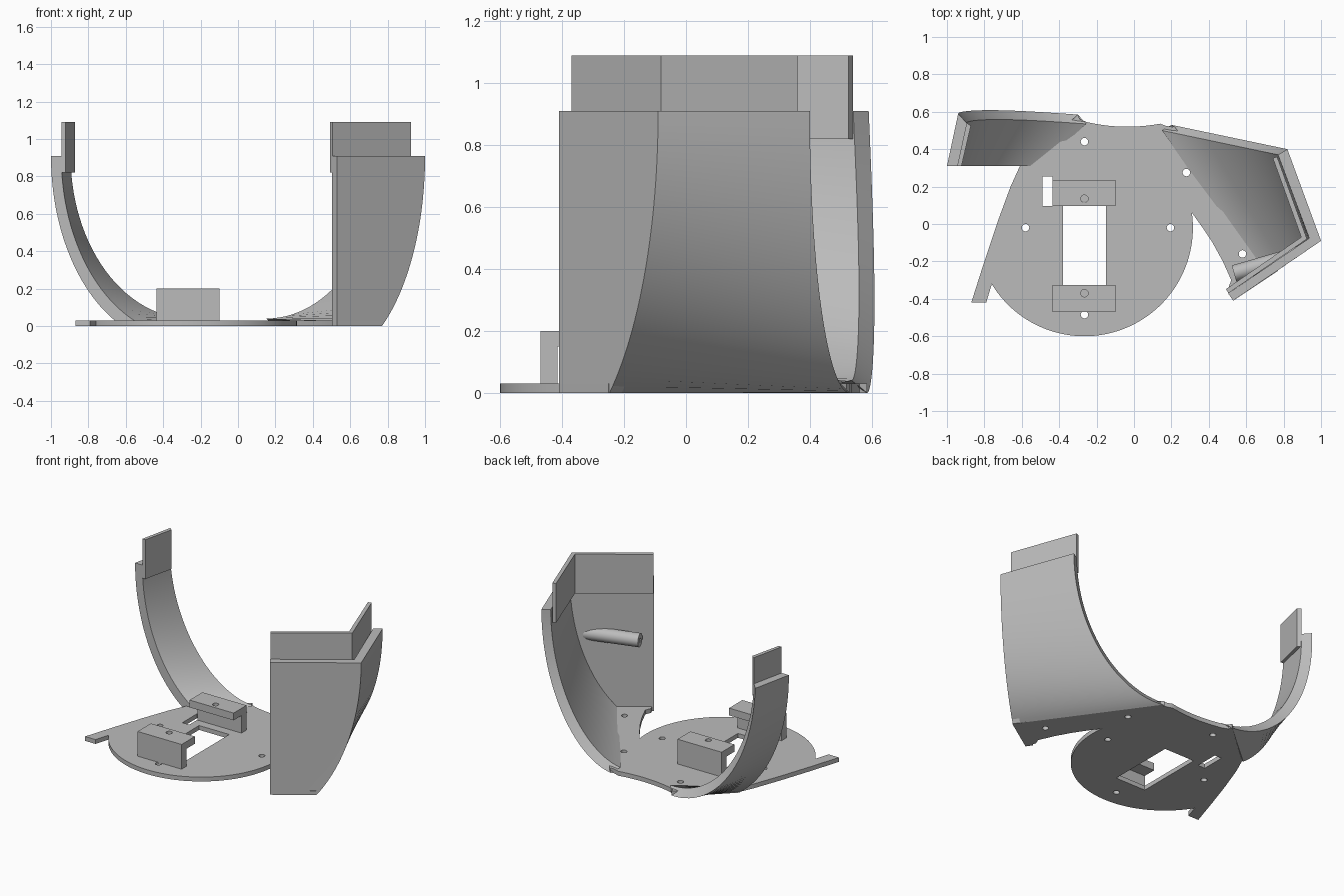
import bpy, bmesh, math
from mathutils import Vector, Matrix

if "Cube" in bpy.data.objects:
    bpy.data.objects.remove(bpy.data.objects["Cube"])

RIM, LIP_LOW, LIP_TOP, FLOOR = 0.91, 0.82, 1.09, 0.03
grey = bpy.data.materials.new("plain_grey")
grey.diffuse_color = (0.5, 0.5, 0.5, 1)
grey.use_nodes = True
grey.node_tree.nodes["Principled BSDF"].inputs["Base Color"].default_value = grey.diffuse_color


def add(name, mesh):
    """Add a mesh object with sharp edges kept."""
    mesh.materials.clear()
    mesh.materials.append(grey)
    mesh.shade_smooth()
    mesh.set_sharp_from_angle(angle=math.radians(30))
    ob = bpy.data.objects.new(name, mesh)
    bpy.context.collection.objects.link(ob)
    return ob


def slab(name, loops, z0, z1, matrix=None):
    """Extruded flat outline; further loops become holes."""
    cu = bpy.data.curves.new(name + "_outline", 'CURVE')
    cu.dimensions, cu.fill_mode = '2D', 'BOTH'
    cu.extrude = (z1 - z0) / 2
    for loop in loops:
        sp = cu.splines.new('POLY')
        sp.points.add(len(loop) - 1)
        for p, (x, y) in zip(sp.points, loop):
            p.co = (x, y, 0, 1)
        sp.use_cyclic_u = True
    tmp = bpy.data.objects.new(name + "_outline", cu)
    bpy.context.collection.objects.link(tmp)
    deps = bpy.context.evaluated_depsgraph_get()
    mesh = bpy.data.meshes.new_from_object(tmp.evaluated_get(deps))
    bpy.data.objects.remove(tmp)
    bpy.data.curves.remove(cu)
    mesh.transform(Matrix.Translation((0, 0, (z0 + z1) / 2)))
    if matrix:
        mesh.transform(matrix)
    bm = bmesh.new()
    bm.from_mesh(mesh)
    bmesh.ops.remove_doubles(bm, verts=bm.verts, dist=1e-5)
    bmesh.ops.recalc_face_normals(bm, faces=bm.faces)
    bm.to_mesh(mesh)
    bm.free()
    return add(name, mesh)


def arc(cx, cy, r, a0, a1, n):
    return [(cx + r * math.cos(math.radians(a0 + (a1 - a0) * i / n)),
             cy + r * math.sin(math.radians(a0 + (a1 - a0) * i / n))) for i in range(n + 1)]


def hole(x, y, r=0.02):
    return arc(x, y, r, 0, 345, 23)


def rect(x0, x1, y0, y1):
    return [(x0, y0), (x1, y0), (x1, y1), (x0, y1)]


def profile(p0, p1, b, shift=(0, 0), thin=0.0, bulge=0.0, n=28):
    """Elliptic rise from p0 on the floor to p1 at the rim, in a vertical plane."""
    p0, p1, shift = Vector(p0), Vector(p1), Vector(shift)
    s0 = math.sin(math.acos(min(1, RIM / b)))
    t0 = math.acos(min(1, RIM / (b - thin)))
    pts = []
    for i in range(n + 1):
        t = t0 + (math.pi / 2 - t0) * i / n
        p = p0 + (p1 - p0) * (math.sin(t) - s0) / (1 - s0) + shift
        pts.append(Vector((p.x, p.y + bulge * math.sin(2 * t), RIM - (b - thin) * math.cos(t))))
    return pts


def shell(name, front, back, front_in, back_in):
    """Curved wall: four profiles joined into a closed solid."""
    bm = bmesh.new()
    rings = [[bm.verts.new(p) for p in ring] for ring in zip(front, back, back_in, front_in)]
    for a, b in zip(rings, rings[1:]):
        for k in range(4):
            m = (k + 1) % 4
            bm.faces.new((a[k], a[m], b[m], b[k]))
    bm.faces.new(rings[0])
    bm.faces.new(rings[-1])
    bmesh.ops.recalc_face_normals(bm, faces=bm.faces)
    mesh = bpy.data.meshes.new(name)
    bm.to_mesh(mesh)
    bm.free()
    return add(name, mesh)


# Base plate with disc, wings, screw holes and slots
outline = [(-0.87, -0.42), (-0.79, -0.42), (-0.76, -0.32)]
outline += arc(-0.265, -0.02, 0.58, 212, 368, 60)
outline += [(0.36, -0.01), (0.42, -0.10), (0.475, -0.20), (0.52, -0.30), (0.505, -0.34),
            (0.53, -0.41), (0.77, -0.25), (0.20, 0.53), (0.22, 0.517), (0.17, 0.525)]
outline += [(0.14 - 0.39 * i / 10, 0.52 + 0.02 * (i / 5 - 0.9) ** 2) for i in range(11)]
outline += [(-0.29, 0.56), (-0.30, 0.585), (-0.61, 0.31), (-0.66, 0.20), (-0.73, 0.01), (-0.80, -0.20)]
holes = [hole(*p) for p in ((-0.265, 0.44), (0.28, 0.275), (-0.58, -0.02),
                            (0.195, -0.02), (0.58, -0.16), (-0.265, -0.485))]
slots = [rect(-0.38, -0.15, -0.35, 0.12), rect(-0.49, -0.437, 0.095, 0.255)]
slab("base_plate", [outline] + holes + slots, 0, FLOOR)

# Two facing angle brackets: upright plus overhanging flange with a hole
for tag, out, inner, step in (("front", -0.47, -0.325, 0.055), ("back", 0.235, 0.095, -0.055)):
    ys = sorted((out, out + step))
    slab(tag + "_bracket_upright", [rect(-0.435, -0.10, *ys)], 0.02, 0.15)
    ys = sorted((out, inner))
    slab(tag + "_bracket_flange", [rect(-0.435, -0.10, *ys),
                                   hole(-0.265, -0.37 if out < 0 else 0.135)], 0.15, 0.20)

# Right curved wall
A, C = Vector((0.53, -0.41)), Vector((1.0, -0.09))
R0, R1 = (0.77, -0.247), (0.20, 0.53)
rf = profile(R0, C, 1.1)
shell("right_wall", rf, profile(R1, (0.82, 0.40), RIM),
      profile(R0, C, 1.1, (-0.046, -0.031), 0.04),
      profile(R1, (0.82, 0.40), RIM, (-0.05, -0.03), 0.04))

# Flat front wall closing the right side
d = (C - A).normalized()
nrm = Vector((-d.y, d.x))
face = [(0, 0)] + [((p.xy - A).dot(d), p.z) for p in rf] + [(0, RIM)]
wall_frame = Matrix(((d.x, 0, nrm.x, A.x), (d.y, 0, nrm.y, A.y), (0, 1, 0, 0), (0, 0, 0, 1)))
slab("right_front_wall", [face], 0, 0.047, wall_frame)

# Left curved wall
L0, L1, M0, M1 = (-0.62, 0.31), (-1.0, 0.31), (-0.30, 0.585), (-0.94, 0.59)
shell("left_wall", profile(L0, L1, 1.0), profile(M0, M1, RIM, bulge=0.02),
      profile(L0, L1, 1.0, (0.055, 0), 0.04),
      profile(M0, M1, RIM, (0.045, -0.05), 0.04, 0.02))

# Thin lips standing inside the rims
slab("right_lip", [[(0.505, -0.37), (0.925, -0.08), (0.765, 0.36), (0.742, 0.352),
                    (0.894, -0.07), (0.492, -0.348)]], LIP_LOW, LIP_TOP)
slab("left_lip", [[(-0.945, 0.31), (-0.895, 0.54), (-0.872, 0.525), (-0.922, 0.31)]],
     LIP_LOW, LIP_TOP)

# Hollow peg running at a slant into the front wall
axis = Vector((0.96, 0.28, 0)).normalized()
side = Vector((-axis.y, axis.x, 0))
tip = Vector((0.535, -0.265, 0.52))
peg_frame = Matrix(((side.x, 0, axis.x, tip.x), (side.y, 0, axis.y, tip.y),
                    (0, 1, 0, tip.z), (0, 0, 0, 1)))
peg = slab("peg", [arc(0, 0, 0.045, 0, 350, 35), arc(0, 0, 0.014, 0, 345, 23)], 0, 0.2)
for v in peg.data.vertices:
    if v.co.z > 0.1:
        gap = (tip.xy + side.xy * v.co.x - A).dot(nrm) - 0.02
        v.co.z = min(0.36, gap / -axis.xy.dot(nrm))
peg.data.transform(peg_frame)
if peg_frame.determinant() < 0:
    peg.data.flip_normals()
